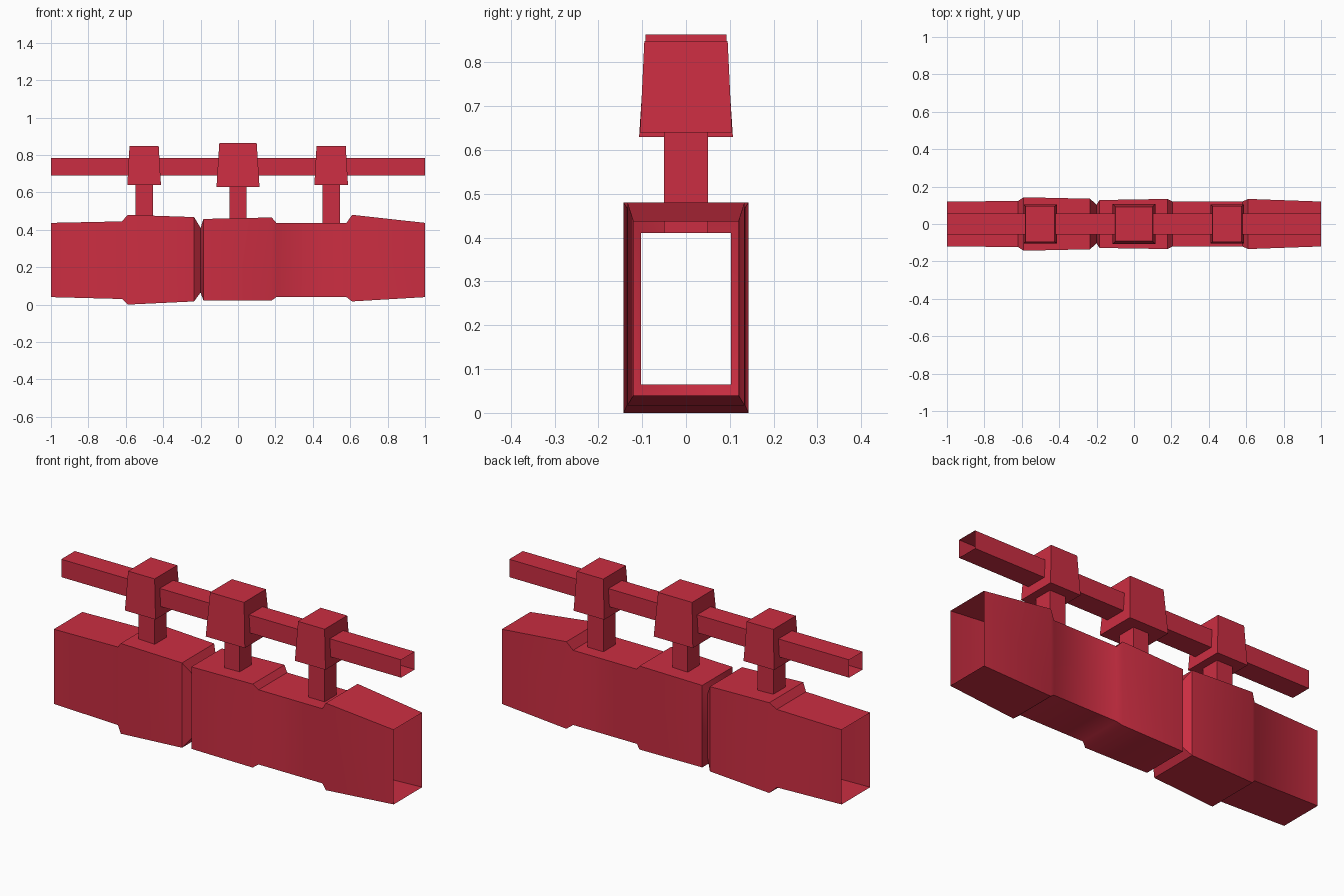
import bpy
import bmesh
import math

cube = bpy.data.objects.get("Cube")
if cube:
    bpy.data.objects.remove(cube, do_unlink=True)

red = bpy.data.materials.new("crimson_red")
red.use_nodes = True
colour = (0.60, 0.027, 0.054, 1)
red.diffuse_color = colour
red.node_tree.nodes["Principled BSDF"].inputs["Base Color"].default_value = colour


def finish(name, bm):
    mesh = bpy.data.meshes.new(name)
    bm.to_mesh(mesh)
    bm.free()
    mesh.materials.append(red)
    obj = bpy.data.objects.new(name, mesh)
    bpy.context.collection.objects.link(obj)
    return obj


def tube(name, sections):
    """Open rectangular tube along x; each section is x, bottom, top, half depth."""
    bm = bmesh.new()
    rings = [[bm.verts.new((x, y, z)) for y, z in
              ((-d, low), (d, low), (d, high), (-d, high))]
             for x, low, high, d in sections]
    for a, b in zip(rings, rings[1:]):
        for i in range(4):
            j = (i + 1) % 4
            bm.faces.new((a[i], a[j], b[j], b[i]))
    bmesh.ops.recalc_face_normals(bm, faces=bm.faces)
    return finish(name, bm)


def block(name, x, low, high, bottom, top):
    """Box whose half width and half depth may taper from bottom to top."""
    bm = bmesh.new()
    bmesh.ops.create_cube(bm, size=2)
    for v in bm.verts:
        w, d = top if v.co.z > 0 else bottom
        v.co = (x + v.co.x * w, v.co.y * d, high if v.co.z > 0 else low)
    return finish(name, bm)


# Hollow main body with its collars and pinched neck
body = tube("main_body", [
    (-1.0, 0.04, 0.437, 0.12),
    (-0.62, 0.03, 0.445, 0.123),
    (-0.59, 0.0, 0.48, 0.143),
    (-0.235, 0.017, 0.468, 0.135),
    (-0.20, 0.065, 0.41, 0.103),
    (-0.185, 0.022, 0.458, 0.128),
    (0.18, 0.022, 0.466, 0.134),
    (0.205, 0.04, 0.437, 0.12),
    (0.58, 0.04, 0.437, 0.12),
    (0.61, 0.017, 0.48, 0.134),
    (1.0, 0.04, 0.437, 0.12)])
bpy.ops.object.select_all(action="DESELECT")
body.select_set(True)
bpy.context.view_layer.objects.active = body
bpy.ops.object.shade_smooth_by_angle(angle=math.radians(40))

# Hollow upper rail
tube("upper_rail", [(x, 0.69, 0.785, 0.057) for x in (-1, 1)])

# Clamps gripping the rail, each on a post
for side, x in (("right", -0.502), ("left", 0.498)):
    block(side + "_clamp", x, 0.64, 0.849, (0.09, 0.105), (0.078, 0.095))
    block(side + "_post", x, 0.41, 0.65, (0.047, 0.05), (0.047, 0.05))
block("middle_clamp", 0, 0.63, 0.863, (0.115, 0.107), (0.1, 0.092))
block("middle_post", 0, 0.41, 0.64, (0.045, 0.05), (0.045, 0.05))
